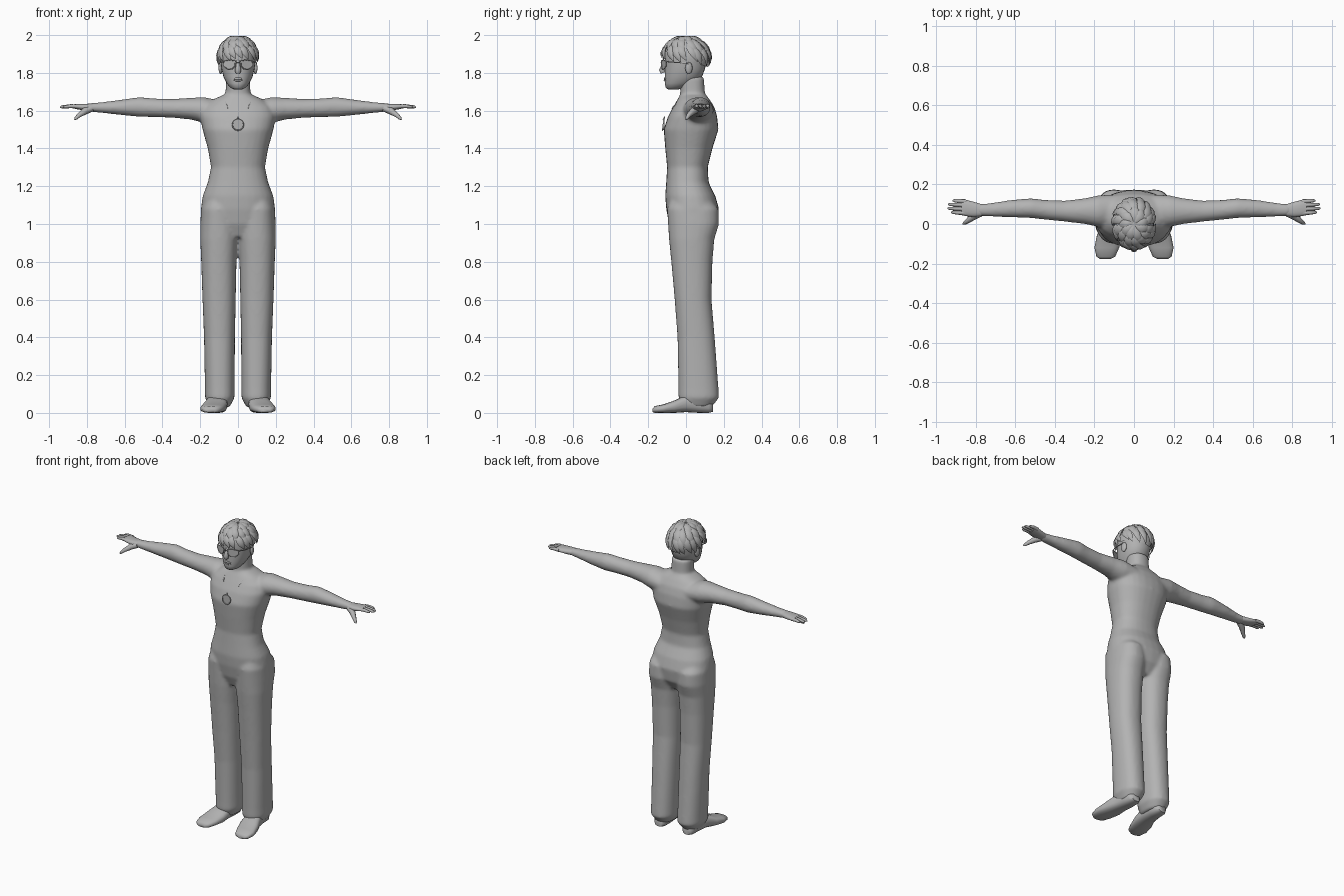
import bpy, bmesh, math, random
from mathutils import Vector, Matrix

random.seed(4)
if "Cube" in bpy.data.objects:
    bpy.data.objects.remove(bpy.data.objects["Cube"])

grey = bpy.data.materials.new("plain grey")
grey.use_nodes = True
COLOR = (0.45, 0.45, 0.45, 1)
grey.diffuse_color = COLOR
grey.node_tree.nodes["Principled BSDF"].inputs["Base Color"].default_value = COLOR


def skin(bm, rings):
    """Join rings of points into a closed skin."""
    vs = [[bm.verts.new(p) for p in r] for r in rings]
    n = len(vs[0])
    for a, b in zip(vs, vs[1:]):
        for i in range(n):
            bm.faces.new((a[i], a[(i + 1) % n], b[(i + 1) % n], b[i]))
    bm.faces.new(vs[0][::-1])
    bm.faces.new(vs[-1])


def loft(bm, axis, rows, n=28, power=2.3, side=1):
    """Rows: station on axis, then low/high limits on the other two axes."""
    others = [k for k in range(3) if k != axis]
    rings = []
    for t, a0, a1, b0, b1 in rows:
        ring = []
        for i in range(n):
            ang = 2 * math.pi * i / n
            c, s = math.cos(ang), math.sin(ang)
            p = [0, 0, 0]
            p[axis] = t
            p[others[0]] = (a0 + a1) / 2 + (a1 - a0) / 2 * math.copysign(abs(c) ** (2 / power), c)
            p[others[1]] = (b0 + b1) / 2 + (b1 - b0) / 2 * math.copysign(abs(s) ** (2 / power), s)
            p[0] *= side
            ring.append(p)
        rings.append(ring)
    skin(bm, rings)


def sweep(bm, pts, widths, thick=1.0, up=(0, 0, 1), n=8):
    """Tapered tube along points; up is a vector or one vector per point."""
    pts = [Vector(p) for p in pts]
    rings = []
    for i, p in enumerate(pts):
        d = (pts[min(i + 1, len(pts) - 1)] - pts[max(i - 1, 0)]).normalized()
        u = Vector(up[i] if isinstance(up, list) else up)
        s = d.cross(u).normalized()
        u = s.cross(d)
        rings.append([p + widths[i] * (s * math.cos(2 * math.pi * k / n)
                      + u * thick * math.sin(2 * math.pi * k / n)) for k in range(n)])
    skin(bm, rings)


def finish(name, bm, mirror=False, angle=60):
    bmesh.ops.recalc_face_normals(bm, faces=bm.faces)
    me = bpy.data.meshes.new(name)
    bm.to_mesh(me)
    bm.free()
    me.materials.append(grey)
    ob = bpy.data.objects.new(name, me)
    bpy.context.scene.collection.objects.link(ob)
    bpy.ops.object.select_all(action='DESELECT')
    ob.select_set(True)
    bpy.context.view_layer.objects.active = ob
    bpy.ops.object.shade_smooth_by_angle(angle=math.radians(angle))
    if mirror:
        ob.modifiers.new("Mirror", 'MIRROR').use_mirror_merge = False
    return ob


# Body: torso, neck, arms and trouser legs fused into one soft skin
bm = bmesh.new()
torso = [(0.93, .10, -.06, .12), (1.0, .185, -.09, .165), (1.08, .197, -.105, .175),
         (1.15, .187, -.11, .155), (1.22, .16, -.105, .12), (1.3, .143, -.10, .115),
         (1.4, .16, -.11, .14), (1.5, .188, -.118, .172), (1.57, .20, -.095, .165),
         (1.62, .185, -.068, .15), (1.66, .13, -.045, .125), (1.685, .075, -.03, .105)]
loft(bm, 2, [(z, -w, w, f, b) for z, w, f, b in torso])
loft(bm, 2, [(1.64, -.08, .08, -.03, .11), (1.69, -.066, .066, -.03, .1),
             (1.78, -.064, .064, -.035, .095)])
leg = [(.03, .045, .15, -.02, .135), (.08, .018, .175, -.04, .175), (.13, .018, .175, -.04, .172),
       (.4, .016, .18, -.045, .152), (.6, .012, .188, -.06, .135), (.8, .008, .195, -.078, .14),
       (.92, .0, .2, -.09, .15), (1.0, .0, .2, -.095, .175), (1.08, .01, .195, -.1, .172),
       (1.14, .04, .17, -.08, .12)]
arm = [(.08, -.02, .15, 1.53, 1.65), (.18, -.015, .145, 1.535, 1.672), (.25, .0, .13, 1.553, 1.668),
       (.35, .012, .118, 1.563, 1.662), (.45, .022, .122, 1.566, 1.665), (.52, .03, .13, 1.567, 1.672),
       (.62, .034, .122, 1.577, 1.658), (.72, .037, .107, 1.588, 1.645), (.79, .04, .1, 1.595, 1.64)]
for side in (1, -1):
    loft(bm, 2, leg, side=side)
    loft(bm, 0, arm, power=2, side=side)
body = finish("body", bm)
remesh = body.modifiers.new("Fuse", 'REMESH')
remesh.mode = 'VOXEL'
remesh.voxel_size = 0.009
remesh.use_smooth_shade = True
soft = body.modifiers.new("Soften", 'SMOOTH')
soft.factor = 0.5
soft.iterations = 9

# Hands
bm = bmesh.new()
loft(bm, 0, [(.77, .04, .1, 1.597, 1.638), (.81, .035, .112, 1.6, 1.636),
             (.85, .04, .122, 1.607, 1.636), (.872, .045, .122, 1.612, 1.633)], n=16)
for y, tip in ((.055, .925), (.075, .943), (.095, .94), (.114, .918)):
    sweep(bm, [(.85, y, 1.622), (.885, y + .002, 1.624), (tip - .01, y + .004, 1.62),
               (tip, y + .004, 1.618)], [.011, .0105, .008, .003])
sweep(bm, [(.775, .055, 1.612), (.81, .04, 1.598), (.84, .016, 1.577), (.858, .004, 1.56),
           (.865, .0, 1.553)], [.018, .019, .013, .009, .003])
finish("hands", bm, True)

# Shoes, toes turned slightly outward
bm = bmesh.new()
loft(bm, 1, [(-.178, .12, .17, .004, .022), (-.165, .095, .19, 0, .036), (-.12, .075, .2, 0, .045),
             (-.06, .058, .188, 0, .066), (0, .055, .165, .004, .095), (.07, .055, .15, .0, .1),
             (.12, .06, .145, 0, .08), (.142, .075, .13, .006, .05)], n=20, power=2.6)
finish("shoes", bm, True)

# Head
bm = bmesh.new()
head = [(1.713, .022, -.095, -.04), (1.722, .042, -.108, .0), (1.745, .06, -.112, .04),
        (1.78, .077, -.112, .085), (1.82, .087, -.112, .1), (1.86, .092, -.111, .108),
        (1.9, .094, -.114, .11), (1.94, .085, -.1, .1), (1.97, .06, -.07, .075), (1.984, .025, -.03, .04)]
loft(bm, 2, [(z, -w, w, f, b) for z, w, f, b in head], power=2.15)
finish("head", bm)

# Nose, lips and brow
bm = bmesh.new()
sweep(bm, [(0, -.108, 1.865), (0, -.118, 1.84), (0, -.126, 1.815), (0, -.121, 1.8)],
      [.008, .011, .017, .013], up=(0, -1, 0))
for z in (1.768, 1.759):
    sweep(bm, [(-.027, -.104, z), (-.01, -.112, z + .002), (.01, -.112, z + .002), (.027, -.104, z)],
          [.001, .006, .006, .001])
finish("face_features", bm)

# Ears
bm = bmesh.new()
bmesh.ops.create_uvsphere(bm, u_segments=12, v_segments=8, radius=1, matrix=Matrix.Translation(
    (.092, .015, 1.825)) @ Matrix.Rotation(.25, 4, 'Z') @ Matrix.Diagonal((.01, .02, .032, 1)))
finish("ears", bm, True)

# Glasses: rounded lenses with rims, temples and bridge
outline = [(.014, 1.864), (.045, 1.869), (.076, 1.862), (.078, 1.84), (.06, 1.822), (.032, 1.82), (.016, 1.836)]
pts = [(x, -.13 + 4.5 * x * x, z) for x, z in outline]
bm = bmesh.new()
bm.faces.new([bm.verts.new(p) for p in pts])
sweep(bm, pts + pts[:1], [.0025] * 8, up=(0, 1, 0), n=6)
sweep(bm, [(.077, -.103, 1.86), (.094, -.06, 1.856), (.099, .015, 1.85)], [.003] * 3, n=6)
sweep(bm, [(0, -.131, 1.856), (.016, -.129, 1.854)], [.003] * 2, n=6)
finish("glasses", bm, True)

# Hair: close cap with a sloping hairline
CENTER = Vector((0, .0, 1.875))
bm = bmesh.new()
bmesh.ops.create_uvsphere(bm, u_segments=32, v_segments=20, radius=1, matrix=Matrix.Translation(
    CENTER) @ Matrix.Diagonal((.1, .119, .11, 1)))
bmesh.ops.bisect_plane(bm, geom=bm.verts[:] + bm.edges[:] + bm.faces[:], plane_co=(0, 0, 1.868),
                       plane_no=(0, .32, 1), clear_inner=True)
finish("hair_cap", bm)

# Hair locks: leaf-shaped clumps swirling out from the crown
bm = bmesh.new()
for count, start, end, width in ((9, 4, 52, .021), (14, 22, 80, .021), (18, 48, 103, .019)):
    for i in range(count):
        az = 2 * math.pi * (i + random.uniform(-.25, .25)) / count
        back = math.sin(az)
        stop = end + (13 * back if end > 60 else 0) + random.uniform(-6, 5)
        path, ups = [], []
        for k in range(6):
            t = k / 5
            polar = math.radians(start + (stop - start) * t)
            a = az + .45 * t
            d = Vector((math.sin(polar) * math.cos(a), math.sin(polar) * math.sin(a), math.cos(polar)))
            lift = 1.0 + .05 * math.sin(math.pi * t) + .035 * t
            path.append(CENTER + Vector((d.x * .103, d.y * .124, d.z * .113)) * lift)
            ups.append(d)
        sweep(bm, path, [width * f for f in (.35, .85, 1.1, 1, .65, .06)], .38, ups, 6)
for v in bm.verts:
    v.co.z = min(v.co.z, 2.0)
finish("hair_locks", bm, angle=35)

# Necklace: short chain ends at the collar and a round pendant
bm = bmesh.new()
sweep(bm, [(.075, -.012, 1.672), (.066, -.045, 1.645), (.055, -.074, 1.612)], [.003] * 3, n=6)
finish("necklace_chain", bm, True)
bm = bmesh.new()
ring = [(.029 * math.cos(a), -.121 + .1 * .029 * math.sin(a), 1.525 + .029 * math.sin(a))
        for a in [math.pi * k / 12 for k in range(25)]]
sweep(bm, ring, [.003] * 25, up=(0, 1, 0), n=6)
loft(bm, 1, [(-.121, -.028, .028, 1.497, 1.553), (-.113, -.028, .028, 1.497, 1.553)], n=24, power=2)
sweep(bm, [(0, -.12, 1.552), (0, -.112, 1.568)], [.005, .003], up=(0, 1, 0), n=6)
finish("pendant", bm)
